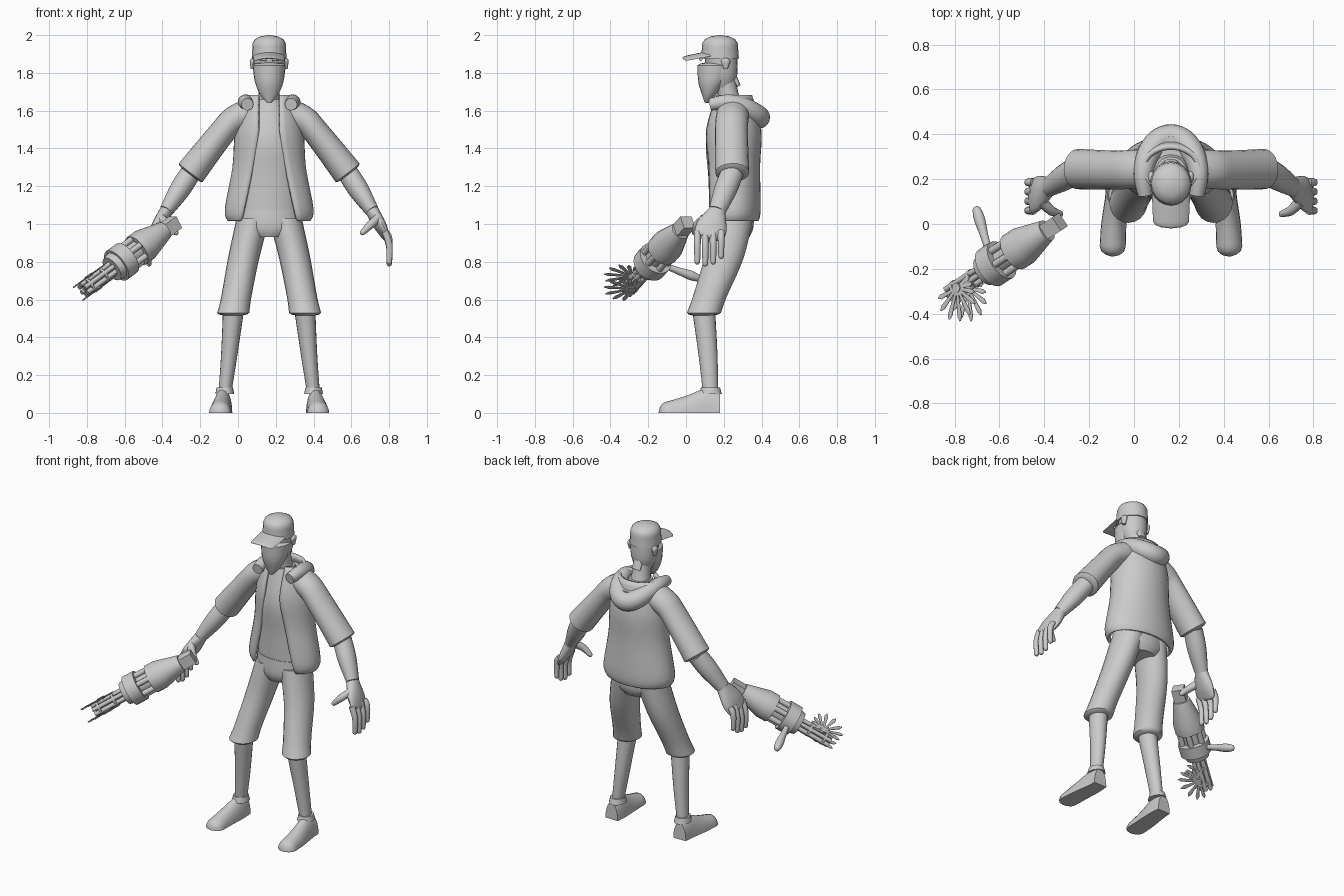
import bpy, bmesh, math
from mathutils import Vector

default_cube = bpy.data.objects.get("Cube")
if default_cube:
    bpy.data.objects.remove(default_cube)

CENTRE = 0.165                  # body centre line
X, Y, Z = Vector((1, 0, 0)), Vector((0, 1, 0)), Vector((0, 0, 1))
parts = []

grey = bpy.data.materials.new("light_grey")
grey.use_nodes = True
grey.diffuse_color = (0.6, 0.6, 0.6, 1)
grey.node_tree.nodes["Principled BSDF"].inputs["Base Color"].default_value = grey.diffuse_color


def finish(name, bm):
    bmesh.ops.recalc_face_normals(bm, faces=bm.faces)
    mesh = bpy.data.meshes.new(name)
    bm.to_mesh(mesh)
    bm.free()
    mesh.materials.append(grey)
    part = bpy.data.objects.new(name, mesh)
    bpy.context.collection.objects.link(part)
    parts.append(part)
    return part


def interpolate(rows, steps=4):
    """Catmull-Rom curve through the rows."""
    result, last = [], len(rows) - 1
    for i in range(last):
        before, start, end, after = rows[max(0, i - 1)], rows[i], rows[i + 1], rows[min(last, i + 2)]
        for step in range(steps):
            t = step / steps
            result.append([(b * 2 + (c - a) * t + (a * 2 - b * 5 + c * 4 - d) * t * t
                            + (b * 3 - a - c * 3 + d) * t * t * t) / 2
                           for a, b, c, d in zip(before, start, end, after)])
    return result + [rows[last]]


def loft(name, rows, ref=X, flat=False, curved=True, sides=20, dome=0, gap=None):
    """Elliptical tube. Rows: centre, radius along ref, optional radius across.
    dome rounds the far end; gap gives the half-width of a front opening at a height."""
    rows = [row if len(row) > 2 else (*row, row[-1]) for row in rows]
    if curved:
        rows = interpolate(rows)
    if dome:
        centre, wide, deep = rows[-1]
        ahead = (centre - rows[-2][0]).normalized()
        for angle in (0.5, 1, 1.5):
            shrink = math.cos(angle)
            rows.append((centre + ahead * dome * math.sin(angle), wide * shrink, deep * shrink))
    bm, rings = bmesh.new(), []
    for i, (centre, wide, deep) in enumerate(rows):
        ahead = Z if flat else (rows[min(i + 1, len(rows) - 1)][0] - rows[max(i - 1, 0)][0]).normalized()
        u = (ref - ahead * ref.dot(ahead)).normalized()
        v = ahead.cross(u)
        start = math.asin(gap(centre.z) / wide) if gap else 0
        ring = []
        for k in range(sides + 1 if gap else sides):
            angle = start + (math.tau - 2 * start) * k / sides - math.pi / 2
            ring.append(bm.verts.new(centre + u * wide * math.cos(angle) + v * deep * math.sin(angle)))
        rings.append(ring)
    for lower, upper in zip(rings, rings[1:]):
        for k in range(sides):
            j = (k + 1) % len(lower)
            bm.faces.new((lower[k], lower[j], upper[j], upper[k]))
    if not gap:
        bm.faces.new(rings[0])
        bm.faces.new(rings[-1])
    return finish(name, bm)


def stack(name, y_low, y_high, rows, **options):
    """Upright loft on the centre line. Rows: height, x radius, y radius."""
    bottom, top = rows[0][0], rows[-1][0]
    placed = []
    for z, *radii in rows:
        y = y_low + (y_high - y_low) * (z - bottom) / (top - bottom)
        placed.append((Vector((CENTRE, y, z)), *radii))
    return loft(name, placed, flat=True, **options)


def rod(name, start, end, radius, ref=X, sides=10):
    return loft(name, [(start, radius), (end, radius)], ref=ref, sides=sides, curved=False)


# Head, neck and face covering
stack("neck", .25, .2, [(1.56, .07), (1.7, .055), (1.8, .06)])
stack("head", .2, .18, [(1.72, .05), (1.8, .08), (1.94, .085, .09)])
stack("face_scarf", .11, .165, [(1.64, .01), (1.68, .045, .035), (1.75, .075), (1.84, .088, .105)], dome=.02)
knot = Vector((CENTRE, .25, 1.78))
loft("scarf_knot", [(knot, .03, .02), (knot + Y * .03 - Z * .05, .03, .01)])
for sign, side in ((-1, "right"), (1, "left")):
    ear = Vector((CENTRE + sign * .088, .21, 1.82))
    loft(side + "_ear", [(ear, .01), (ear + Z * .04, .015, .025)], dome=.02)
    eye = Vector((CENTRE + sign * .033, .078, 1.872))
    rod(side + "_eye", eye - X * .018, eye + X * .018, .009, ref=Y)

# Cap, with a brim that droops at its sides
stack("cap_crown", .18, .18, [(1.875, .092, .1), (1.955, .088, .094)], dome=.045)
brim_back = Vector((CENTRE, .13, 1.91))
brim = loft("cap_brim", [(brim_back, .085, .008), (brim_back - Y * .12 - Z * .025, .08, .008)], dome=.03)
for vertex in brim.data.vertices:
    vertex.co.z -= 3 * (vertex.co.x - CENTRE) ** 2


# Torso: shirt, open jacket, hood and seat
def opening(z):
    return .055 + .22 * max(0, 1.5 - z) ** 1.2


stack("shirt", .235, .23, [(1.02, .17, .11), (1.25, .165, .115), (1.45, .16, .125), (1.66, .07)])
jacket = stack("jacket", .245, .25, [(1.02, .21, .13), (1.08, .225, .14), (1.3, .185, .135),
                                     (1.5, .17, .14), (1.68, .12, .09)], sides=32, gap=opening)
cloth = jacket.modifiers.new("cloth_thickness", "SOLIDIFY")
cloth.thickness, cloth.offset = .02, 0
hood = []
for i in range(9):
    angle = math.pi * (i - .8) / 6.4
    across, back = math.cos(angle), math.sin(angle)
    hood.append((Vector((CENTRE + .125 * across, .2 + .185 * back, 1.645 - .08 * back * back)), .04 + .02 * back))
loft("hood_roll", hood, ref=Z)
stack("hood_drape", .35, .31, [(1.42, .03), (1.5, .1, .06), (1.63, .13, .08)])
stack("trouser_seat", .235, .24, [(.93, .1), (.98, .17, .12), (1.08, .175, .12)])

# Limbs
for sign, side in ((-1, "right"), (1, "left")):
    def at(out, y, z):
        return Vector((CENTRE + sign * out, y, z))

    # Leg and shoe
    hip, thigh, knee = at(.085, .24, 1.03), at(.135, .2, .82), at(.19, .095, .53)
    calf, ankle = at(.212, .117, .3), at(.235, .13, .1)
    loft(side + "_trouser_leg", [(hip, .088, .115), (thigh, .083, .105), (thigh.lerp(knee, .7), .08, .09),
                                 (knee, .085, .09)], flat=True, dome=.02)
    loft(side + "_shin", [(knee, .055, .06), (calf, .043, .05), (ankle, .034, .04)], flat=True)
    loft(side + "_shoe_collar", [(ankle, .05, .06), (ankle + Z * .035, .043, .05)], flat=True)
    shoe = loft(side + "_shoe", [(at(.245, .18, 0), .045, .11), (at(.245, .11, 0), .05, .13),
                                 (at(.255, 0, 0), .056, .09), (at(.26, -.1, 0), .058, .06)], dome=.045)
    for vertex in shoe.data.vertices:      # flat sole
        vertex.co.z = max(vertex.co.z, 0)

    # Arm
    shoulder, bicep, elbow = at(.08, .25, 1.6), at(.245, .24, 1.49), at(.415, .245, 1.272)
    wrist, knuckles = at(.545, .165, 1.07), at(.617, .122, .94)
    loft(side + "_sleeve", [(shoulder, .075, .086), (shoulder.lerp(bicep, .6) + Z * .02, .075, .087),
                            (bicep, .07, .087), (elbow, .08, .09)], dome=.015)
    loft(side + "_forearm", [(elbow, .055, .06), (elbow.lerp(wrist, .45), .055, .06), (wrist, .037, .045)])
    loft(side + "_palm", [(wrist, .035, .045), (wrist.lerp(knuckles, .6), .032, .08),
                          (knuckles, .02, .08)], dome=.02)
    for i in range(4):
        y = .06 + .042 * i
        tip = at(.636, y, .79 + .01 * (i - 1) ** 2)
        loft(f"{side}_finger_{i + 1}", [(at(.613, y, .96), .019), (tip + Z * .09, .018), (tip, .015)],
             sides=10, dome=.015)
    loft(side + "_thumb", [(at(.575, .1, 1.03), .025), (at(.535, .06, .995), .022),
                           (at(.495, .045, .955), .015)], sides=10, dome=.015)

# Rotary weapon, laid out along one axis from grip to muzzle
grip, muzzle = Vector((-.33, .01, 1.01)), Vector((-.82, -.31, .65))
axis = (muzzle - grip).normalized()
above = (Z - axis * Z.dot(axis)).normalized()
beside = axis.cross(above)


def along(t, angle=0, radius=0):
    return grip.lerp(muzzle, t) + (above * math.cos(angle) + beside * math.sin(angle)) * radius


def drum(name, *profile):
    return loft(name, [(along(t), radius) for t, radius in profile], ref=above, curved=False)


loft("weapon_grip", [(grip, .05), (along(.17), .05)], ref=above + beside, sides=4, curved=False)
drum("weapon_housing", (.12, .05), (.33, .088), (.42, .088))
drum("weapon_core", (.4, .058), (.64, .058))
drum("weapon_ring", (.53, .094), (.64, .094))
drum("weapon_nose", (.63, .08), (.69, .07))
drum("weapon_spindle", (.66, .022), (.98, .022))
for start in (.78, .93):
    drum("barrel_clamp", (start, .043), (start + .02, .043))
for i in range(6):
    angle = math.tau * i / 6
    rod(f"weapon_brace_{i + 1}", along(.4, angle, .068), along(.55, angle, .068), .017)
    rod(f"weapon_barrel_{i + 1}", along(.66, angle, .031), along(1, angle, .031), .013)
handle_base, handle_end = Vector((-.645, -.13, .785)), Vector((-.7, .06, .715))
loft("weapon_side_handle", [(handle_base, .016), (handle_base.lerp(handle_end, .4), .018),
                            (handle_base.lerp(handle_end, .8), .025), (handle_end, .02)], dome=.02)

# Two fans of leaf blades, above and below the barrels
forward, normal = Vector((-.81, 0, -.59)), Vector((-.59, 0, .81))
for sign, side in ((1, "upper"), (-1, "lower")):
    hub = Vector((-.765, -.285, .69)) + normal * .042 * sign
    rod(side + "_fan_hub", hub - normal * .008, hub + normal * .008, .022, ref=Y)
    for i in range(9):
        angle = -math.radians(25 + 24 * i)
        outward = forward * math.cos(angle) + Y * math.sin(angle)
        reach = outward * (.085 + .065 * max(0, -math.sin(angle)))
        loft(f"{side}_fan_blade_{i + 1}", [(hub, .005, .004), (hub + reach * .85, .013, .004),
                                           (hub + reach, .003, .004)],
             ref=outward.cross(normal), sides=6, curved=False)

# Smooth shading with sharp rims
for other in bpy.context.selected_objects:
    other.select_set(False)
for part in parts:
    part.select_set(True)
bpy.context.view_layer.objects.active = parts[0]
bpy.ops.object.shade_smooth_by_angle(angle=math.radians(40))
